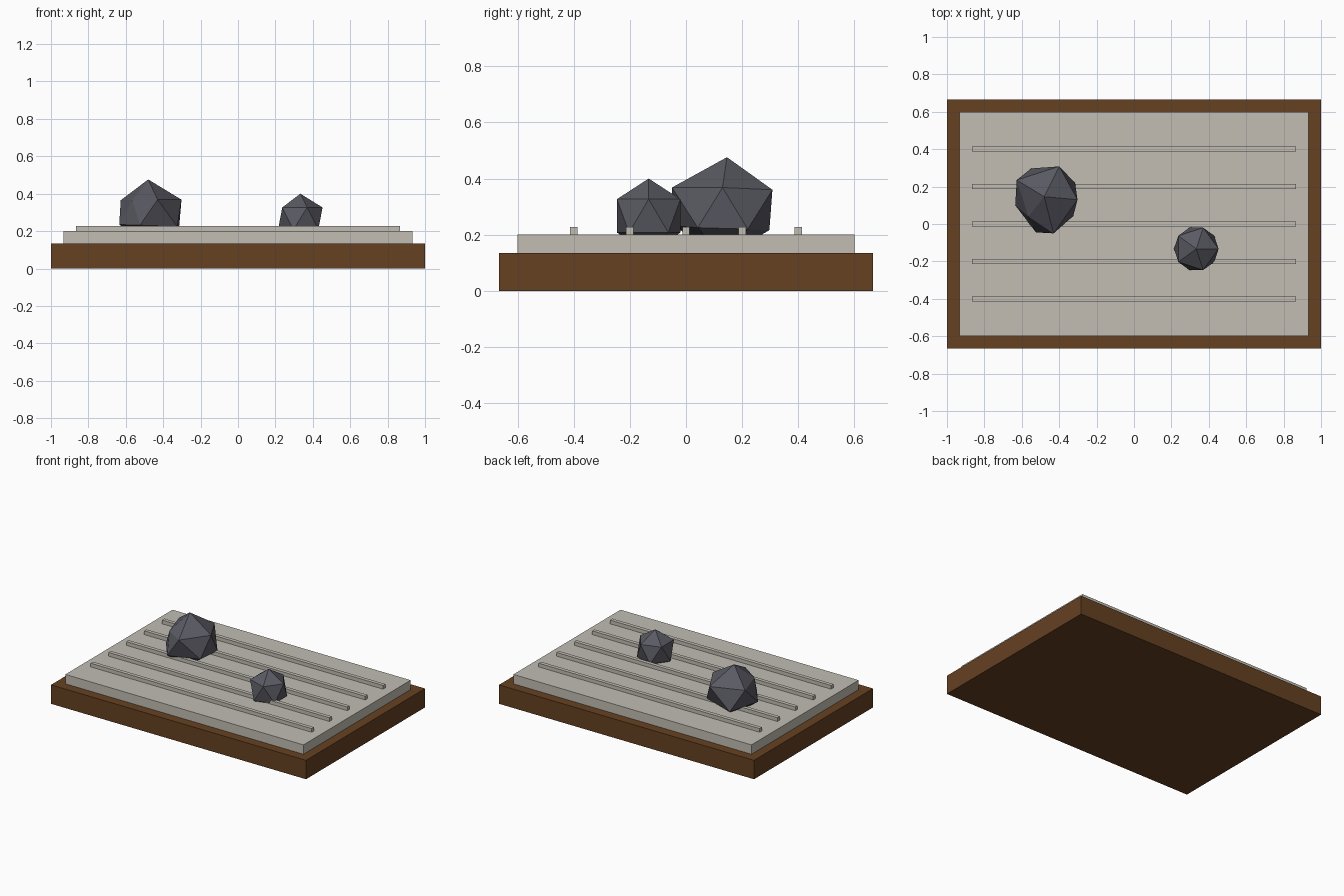
import bpy, bmesh

if "Cube" in bpy.data.objects:
    bpy.data.objects.remove(bpy.data.objects["Cube"])


def material(name, rgb):
    m = bpy.data.materials.new(name)
    m.diffuse_color = (*rgb, 1)
    m.use_nodes = True
    m.node_tree.nodes["Principled BSDF"].inputs["Base Color"].default_value = m.diffuse_color
    return m


wood = material("brown wood", (0.130, 0.0525, 0.0152))
sand = material("pale sand", (0.539, 0.515, 0.456))
stone = material("slate stone", (0.102, 0.102, 0.125))


def box(name, size, y, z0, mat):
    """Box centred on x = 0, standing on height z0."""
    bpy.ops.mesh.primitive_cube_add(size=1, location=(0, y, z0 + size[2] / 2))
    ob = bpy.context.object
    ob.name = name
    ob.scale = size
    bpy.ops.object.transform_apply(location=False, rotation=False, scale=True)
    ob.data.materials.append(mat)


def rough_rock(name, top, upper, lower, bottom, mat):
    """Uneven twenty-sided rock: two five-point rings closed by two tips."""
    bm = bmesh.new()
    t, b = bm.verts.new(top), bm.verts.new(bottom)
    u = [bm.verts.new(p) for p in upper]
    l = [bm.verts.new(p) for p in lower]
    for i in range(5):
        j = (i + 1) % 5
        bm.faces.new((t, u[i], u[j]))
        bm.faces.new((u[i], l[i], u[j]))
        bm.faces.new((u[j], l[i], l[j]))
        bm.faces.new((b, l[j], l[i]))
    bmesh.ops.recalc_face_normals(bm, faces=bm.faces)
    me = bpy.data.meshes.new(name)
    bm.to_mesh(me)
    bm.free()
    me.materials.append(mat)
    bpy.context.collection.objects.link(bpy.data.objects.new(name, me))


# Wooden tray and sand bed
box("tray", (2.0, 1.333, 0.134), 0, 0, wood)
box("sand_bed", (1.867, 1.2, 0.067), 0, 0.1335, sand)

# Raked ridges
for i in range(5):
    box(f"sand_ridge_{i + 1}", (1.733, 0.0267, 0.0367), (i - 2) * 0.2, 0.19, sand)

# Large rock, rings listed counter-clockwise from the right
rough_rock("large_rock", (-0.48, 0.146, 0.476),
           [(-0.302, 0.13, 0.368), (-0.40, 0.308, 0.36), (-0.627, 0.235, 0.365),
            (-0.565, 0.04, 0.365), (-0.43, -0.05, 0.368)],
           [(-0.315, 0.22, 0.22), (-0.55, 0.297, 0.216), (-0.635, 0.10, 0.235),
            (-0.524, -0.045, 0.232), (-0.325, 0.042, 0.225)],
           (-0.467, 0.133, 0.12), stone)

# Small rock
bpy.ops.mesh.primitive_ico_sphere_add(subdivisions=1, radius=0.133,
                                      location=(0.333, -0.133, 0.267))
small = bpy.context.object
small.name = "small_rock"
small.data.materials.append(stone)
